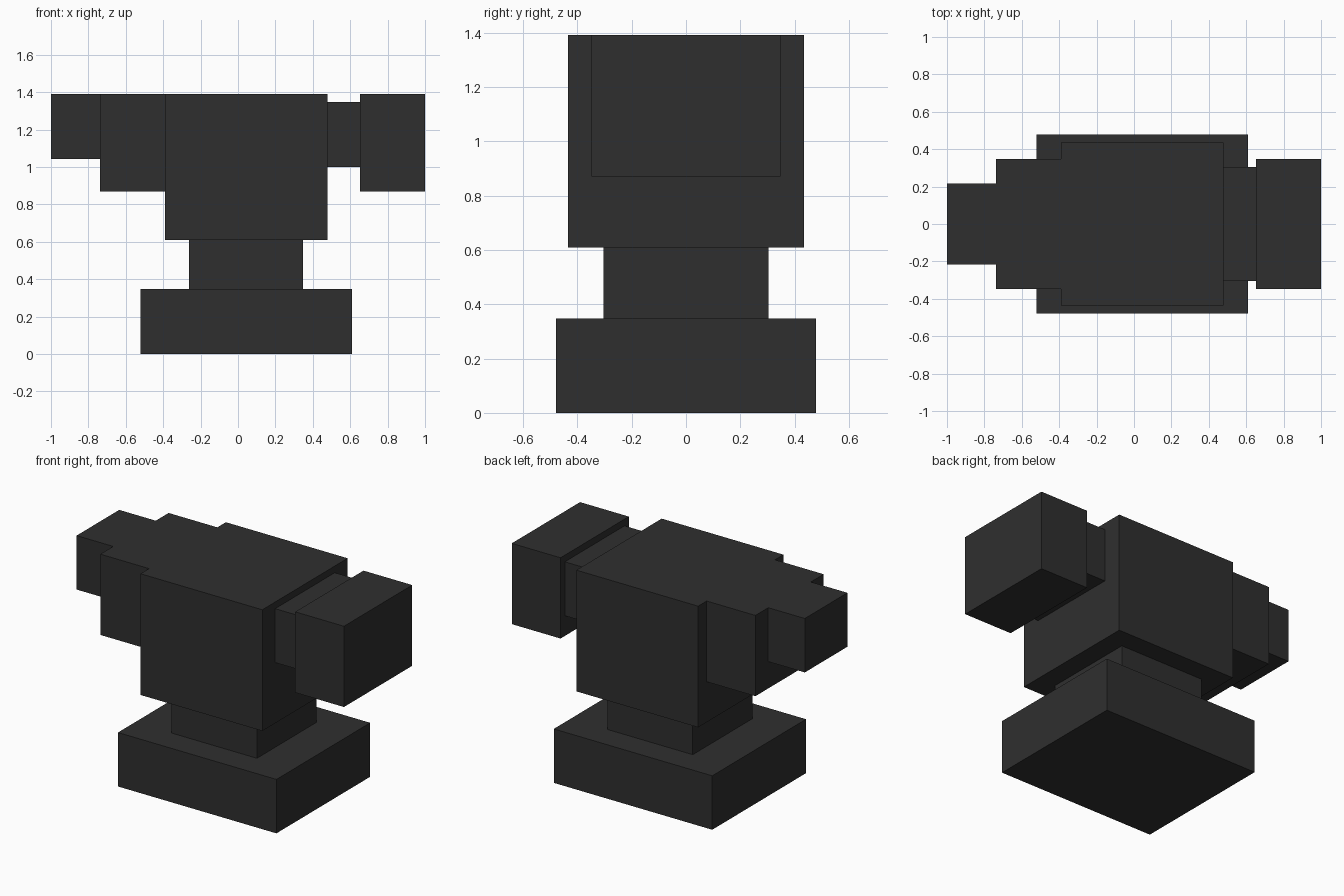
import bpy

if "Cube" in bpy.data.objects:
    bpy.data.objects.remove(bpy.data.objects["Cube"])

# One dark iron colour for the whole anvil
iron = bpy.data.materials.new("dark_iron")
iron.diffuse_color = (0.028, 0.028, 0.028, 1.0)
iron.use_nodes = True
iron.node_tree.nodes["Principled BSDF"].inputs["Base Color"].default_value = iron.diffuse_color


def block(name, x0, x1, half_width, z0, z1):
    """Box centred on y = 0, spanning the given x and z ranges."""
    bpy.ops.mesh.primitive_cube_add(size=1, location=((x0 + x1) / 2, 0, (z0 + z1) / 2))
    obj = bpy.context.object
    obj.name = name
    obj.scale = (x1 - x0, 2 * half_width, z1 - z0)
    bpy.ops.object.transform_apply(location=False, rotation=False, scale=True)
    obj.data.materials.append(iron)
    return obj


# Pedestal
block("base", -0.522, 0.609, 0.478, 0.0, 0.348)
block("waist", -0.261, 0.348, 0.304, 0.348, 0.609)

# Main body
block("body", -0.391, 0.478, 0.435, 0.609, 1.391)

# Stepped horn
block("horn_root", -0.739, -0.391, 0.348, 0.870, 1.391)
block("horn_tip", -1.0, -0.739, 0.217, 1.043, 1.391)

# Heel and its neck
block("heel_neck", 0.478, 0.652, 0.304, 1.0, 1.348)
block("heel", 0.652, 1.0, 0.348, 0.870, 1.391)
